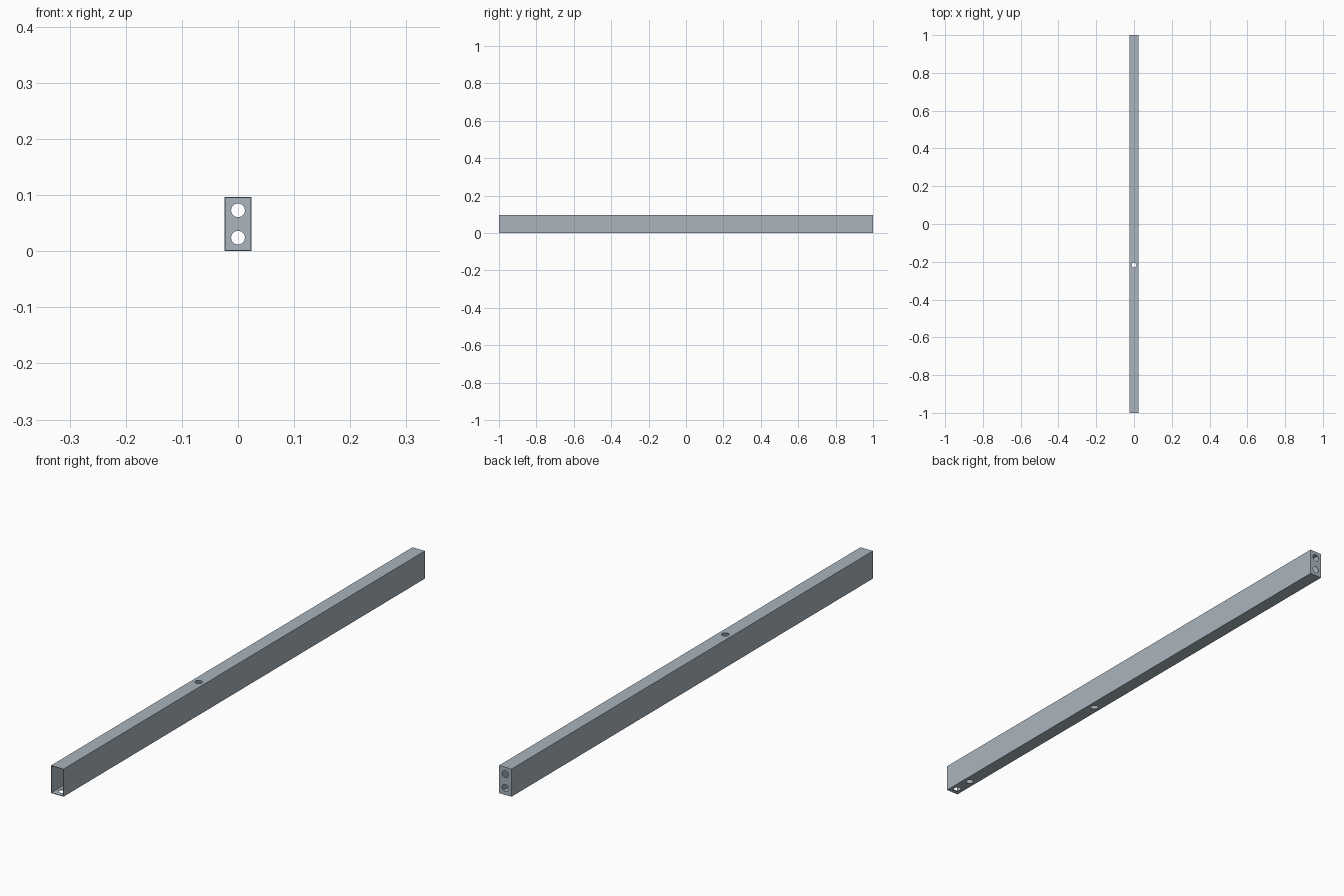
import bpy, bmesh
from math import pi
from mathutils import Matrix, Vector

if "Cube" in bpy.data.objects:
    bpy.data.objects.remove(bpy.data.objects["Cube"])

W, H, L, T = 0.048, 0.097, 2.0, 0.002   # outer width, height, length, wall
R = 0.0122                              # hole radius


def finish(bm, name):
    bmesh.ops.recalc_face_normals(bm, faces=bm.faces)
    me = bpy.data.meshes.new(name)
    bm.to_mesh(me)
    bm.free()
    ob = bpy.data.objects.new(name, me)
    bpy.context.collection.objects.link(ob)
    return ob


def add_box(name, lo, hi):
    bm = bmesh.new()
    lo, hi = Vector(lo), Vector(hi)
    m = Matrix.Translation((lo + hi) / 2) @ Matrix.Diagonal((*(hi - lo), 1))
    bmesh.ops.create_cube(bm, size=1, matrix=m)
    return finish(bm, name)


def add_drill(name, loc, depth, axis):
    bm = bmesh.new()
    rot = Matrix.Rotation(pi / 2, 4, 'X') if axis == 'Y' else Matrix()
    bmesh.ops.create_cone(bm, cap_ends=True, segments=32, radius1=R, radius2=R,
                          depth=depth, matrix=Matrix.Translation(loc) @ rot)
    return finish(bm, name)


def cut(ob, cutter):
    cutter.data.materials.append(steel)
    mod = ob.modifiers.new(cutter.name, 'BOOLEAN')
    mod.operation, mod.solver, mod.object = 'DIFFERENCE', 'EXACT', cutter
    cutter.hide_render = True
    cutter.hide_set(True)
    bpy.context.view_layer.objects.active = ob
    bpy.ops.object.modifier_apply(modifier=mod.name)
    bpy.data.objects.remove(cutter)


# Blue-grey steel
steel = bpy.data.materials.new("blue_grey_steel")
steel.diffuse_color = (0.40, 0.46, 0.51, 1)
steel.use_nodes = True
steel.node_tree.nodes["Principled BSDF"].inputs["Base Color"].default_value = steel.diffuse_color

# Rectangular tube: open at the front, closed by a plate at the back
beam = add_box("hollow_beam", (-W / 2, -L / 2, 0), (W / 2, L / 2, H))
beam.data.materials.append(steel)
cut(beam, add_box("cavity", (-W / 2 + T, -L / 2 - 0.1, T),
                  (W / 2 - T, L / 2 - T, H - T)))

# Two bolt holes in the back plate
for z in (0.0243, 0.0727):
    cut(beam, add_drill("end_hole", (0, L / 2, z), 0.04, 'Y'))

# One hole through both top and bottom
cut(beam, add_drill("through_hole", (0, -0.218, H / 2), 0.2, 'Z'))

# Two holes in the bottom wall near the open end
for y in (-0.972, -0.904):
    cut(beam, add_drill("bottom_hole", (0, y, 0), 0.04, 'Z'))
